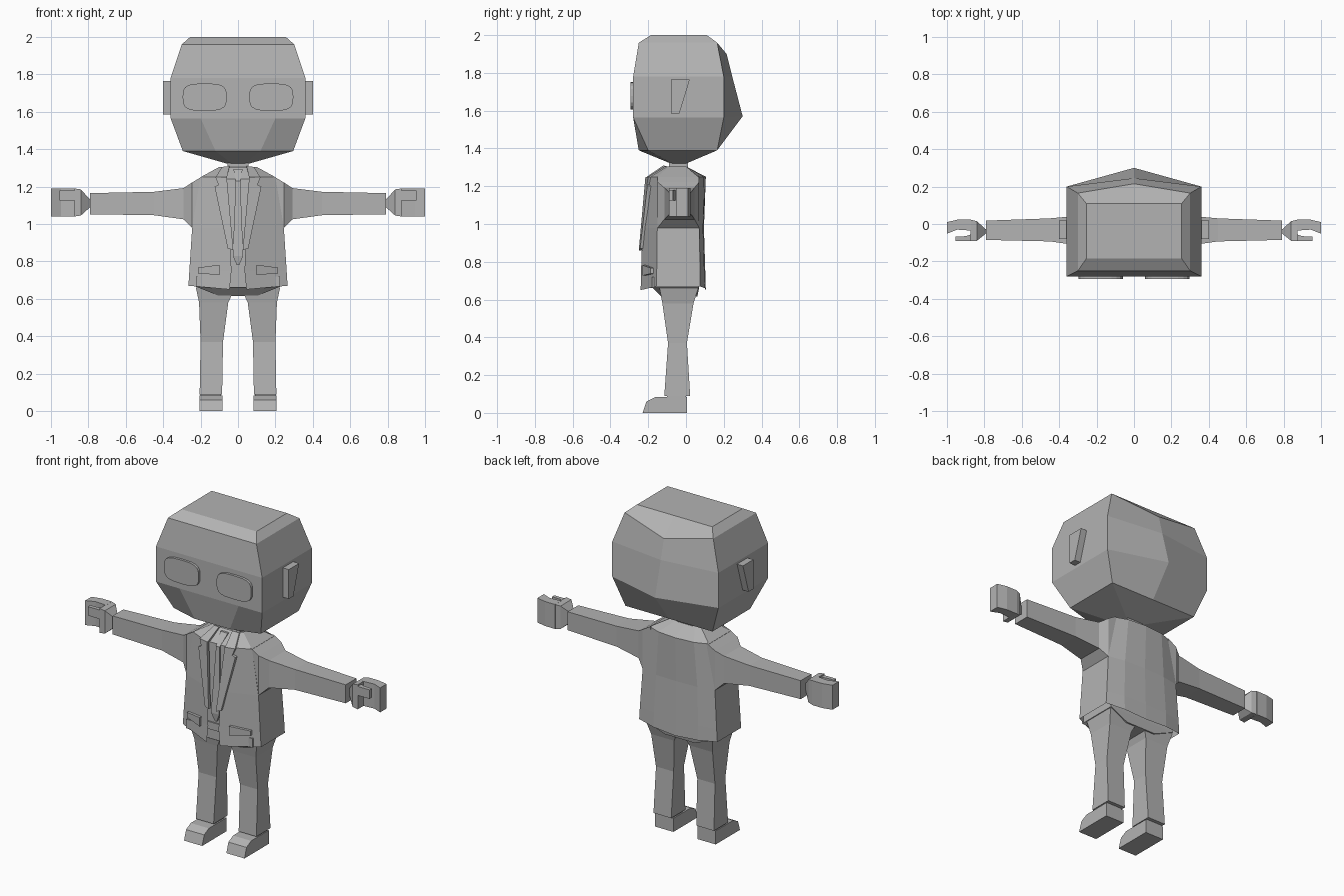
import bpy, bmesh, math

grey = bpy.data.materials.new("plain grey")
grey.diffuse_color = (0.45, 0.45, 0.45, 1)


def make(name, verts, faces, mirror=False):
    me = bpy.data.meshes.new(name)
    me.from_pydata(verts, [], faces)
    bm = bmesh.new()
    bm.from_mesh(me)
    bmesh.ops.recalc_face_normals(bm, faces=bm.faces)
    bm.to_mesh(me)
    bm.free()
    me.materials.append(grey)
    ob = bpy.data.objects.new(name, me)
    bpy.context.collection.objects.link(ob)
    if mirror:
        m = ob.modifiers.new("mirror", 'MIRROR')
        m.use_clip = True
    return ob


def loft(name, rings, mirror=False, closed=True, caps=True):
    n = len(rings[0])
    verts = [p for r in rings for p in r]
    faces = []
    for k in range(len(rings) - 1):
        for i in range(n if closed else n - 1):
            j = (i + 1) % n
            faces.append((k * n + i, k * n + j, (k + 1) * n + j, (k + 1) * n + i))
    if caps:
        faces += [tuple(range(n)), tuple(range(len(verts) - n, len(verts)))]
    return make(name, verts, faces, mirror)


def rect_z(x0, x1, y0, y1, z):
    return [(x0, y0, z), (x1, y0, z), (x1, y1, z), (x0, y1, z)]


def rect_x(x, y0, y1, z0, z1):
    return [(x, y0, z0), (x, y1, z0), (x, y1, z1), (x, y0, z1)]


def prism_y(name, pts, depth):
    # plate from (x, y, z) front outline, pushed back by depth
    return loft(name, [pts, [(x, y + depth, z) for x, y, z in pts]], True)


# Head: half outline per level (front centre, front, corner, rear corner, rear centre)
def head_ring(z, fx, fy, cx, cy, rx, ry, by, bz):
    return [(0, fy, z), (fx, fy, z), (cx, cy, z), (rx, ry, z), (0, by, bz)]


head = [
    head_ring(1.32, .03, -.08, .05, -.07, .05, 0, .0, 1.32),
    head_ring(1.39, .12, -.25, .295, -.2, .295, .165, .165, 1.39),
    head_ring(1.565, .2, -.28, .36, -.28, .36, .2, .3, 1.57),
    head_ring(1.78, .2, -.28, .36, -.28, .36, .2, .245, 1.78),
    head_ring(1.96, .2, -.25, .3, -.25, .3, .165, .215, 1.9),
    head_ring(2.0, .2, -.185, .255, -.185, .255, .11, .11, 2.0)]
loft("head", head, True, closed=False)

# Eyes: rounded raised plates
eye = []
for i in range(20):
    a = 2 * math.pi * i / 20
    c, s = math.cos(a), math.sin(a)
    eye.append((.178 + .118 * math.copysign(abs(c) ** .6, c), -.295,
                1.678 + .073 * math.copysign(abs(s) ** .6, s)))
prism_y("eyes", eye, .02)

# Ears
ear = [(-.08, 1.765), (.02, 1.765), (-.035, 1.585), (-.08, 1.585)]
loft("ears", [[(x, y, z) for y, z in ear] for x in (.35, .4)], True)

# Neck
loft("neck", [rect_z(-.055, .055, -.09, .01, z) for z in (1.24, 1.34)])


# Jacket body, open at front and hem
def coat(z, ix, iy, sx, s0, s1, mx, my, by, hem=0):
    return [(ix, iy, z - hem), (sx, s0, z), (sx, s1, z), (mx, my, z - hem / 2), (0, by, z - hem)]


loft("jacket", [
    coat(.67, .045, -.24, .265, -.155, .075, .15, .1, .105, .02),
    coat(.75, .035, -.238, .26, -.155, .075, .15, .097, .102),
    coat(.98, .045, -.23, .245, -.152, .07, .14, .09, .095),
    coat(1.25, .09, -.2, .2, -.15, .065, .12, .095, .105),
    coat(1.305, .06, -.11, .1, -.09, 0, .06, .0, .0)], True, closed=False, caps=False)

# Lapels and collar strips
prism_y("lapels", [(.025, -.25, .86), (.055, -.243, .87), (.125, -.205, 1.2), (.105, -.207, 1.21),
                   (.12, -.2, 1.25), (.06, -.215, 1.25)], .02)
loft("collar", [
    [(.06, -.215, 1.245), (.12, -.2, 1.25), (.12, -.17, 1.25), (.06, -.18, 1.245)],
    [(.045, -.12, 1.31), (.085, -.11, 1.305), (.085, -.08, 1.3), (.045, -.08, 1.3)]], True)

# Pocket flaps lying on the sloping jacket front
prism_y("pockets", [(.1, -.23, .727), (.215, -.187, .737), (.215, -.187, .767), (.1, -.23, .782)], .02)

# Shirt, tie and belt
loft("shirt", [rect_z(-.08, .08, -.205, -.1, .66), rect_z(-.08, .08, -.205, -.1, .9),
               rect_z(-.1, .1, -.185, -.08, 1.24), rect_z(-.055, .055, -.11, -.06, 1.305)])
loft("tie", [rect_z(-.006, .006, -.215, -.2, .78), rect_z(-.028, .028, -.222, -.2, .83),
             rect_z(-.012, .012, -.195, -.17, 1.23), rect_z(-.025, .025, -.135, -.1, 1.295)])
loft("belt", [rect_z(-.06, .06, -.213, -.1, z) for z in (.72, .765)])

# Sleeves, from broad shoulder to cuff
loft("sleeves", [
    rect_x(.19, -.15, .07, .96, 1.255), rect_x(.245, -.15, .07, .98, 1.222),
    rect_x(.29, -.115, .045, 1.025, 1.192), rect_x(.45, -.093, .03, 1.047, 1.172),
    rect_x(.79, -.085, .018, 1.052, 1.165)], True)

# Hands: wrist wedge, curled fingers and thumb
loft("wrists", [rect_x(.77, -.05, -.03, 1.09, 1.13), rect_x(.79, -.05, -.03, 1.09, 1.13),
                rect_x(.84, -.09, .015, 1.045, 1.185), rect_x(.875, -.09, .024, 1.04, 1.19)], True)
fingers = [(.87, .024), (.94, .024), (1.0, .01), (1.0, -.052), (.945, -.03), (.87, -.035)]
loft("fingers", [[(x, y, z) for x, y in fingers] for z in (1.04, 1.19)], True)
thumb = [(.87, -.055), (.9, -.065), (.955, -.068), (.955, -.09), (.87, -.09)]
loft("thumbs", [[(x, y, z) for x, y in thumb] for z in (1.125, 1.18)], True)

# Trousers: hips and tapering legs
loft("hips", [rect_z(-.1, .1, -.13, .06, .615), rect_z(-.225, .225, -.18, .07, .665),
              rect_z(-.225, .225, -.18, .07, .72)])
loft("legs", [
    rect_z(.085, .205, -.115, .022, .09), rect_z(.08, .2, -.095, .005, .37),
    rect_z(.052, .208, -.125, .04, .58), rect_z(.015, .225, -.14, .065, .66)], True)

# Shoes
shoe = [(-.23, 0), (-.21, .06), (-.165, .083), (.005, .083), (.005, 0)]
loft("shoes", [[(x, y, z) for y, z in shoe] for x in (.082, .205)], True)
loft("ankles", [rect_z(.09, .2, -.1, 0, z) for z in (.07, .1)], True)
